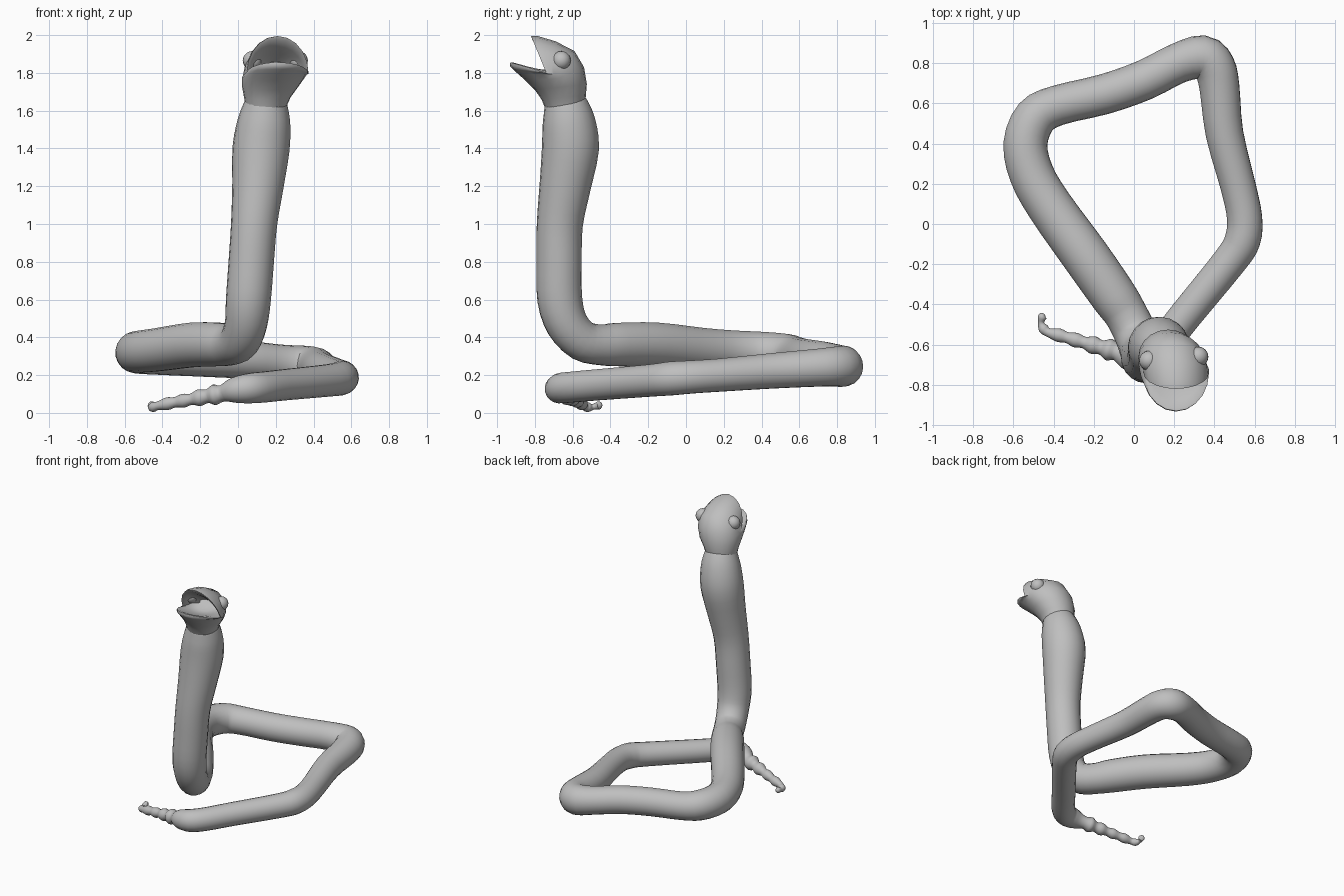
import bpy, bmesh, math
from mathutils import Vector

SIDES = 20
grey = bpy.data.materials.new("snake grey")
grey.diffuse_color = (0.52, 0.52, 0.52, 1)


def finish(ob):
    ob.data.materials.append(grey)
    bpy.ops.object.select_all(action='DESELECT')
    ob.select_set(True)
    bpy.context.view_layer.objects.active = ob
    bpy.ops.object.shade_smooth_by_angle(angle=math.radians(60))


def loft(name, rings):
    """Skin a list of closed rings and cap both ends."""
    bm = bmesh.new()
    rows = [[bm.verts.new(p) for p in ring] for ring in rings]
    for a, b in zip(rows, rows[1:]):
        for i in range(SIDES):
            j = (i + 1) % SIDES
            bm.faces.new((a[i], a[j], b[j], b[i]))
    bm.faces.new(rows[0][::-1])
    bm.faces.new(rows[-1])
    bmesh.ops.recalc_face_normals(bm, faces=bm.faces)
    me = bpy.data.meshes.new(name)
    bm.to_mesh(me)
    bm.free()
    ob = bpy.data.objects.new(name, me)
    bpy.context.collection.objects.link(ob)
    finish(ob)


def smooth_path(pts, sub):
    """Catmull-Rom through (x, y, z, radius) points."""
    P = [Vector(p) for p in pts]
    P = [2 * P[0] - P[1]] + P + [2 * P[-1] - P[-2]]
    out = []
    for a, b, c, d in zip(P, P[1:], P[2:], P[3:]):
        for k in range(sub):
            t = k / sub
            out.append(0.5 * (2 * b + (c - a) * t + (2 * a - 5 * b + 4 * c - d) * t ** 2
                              + (3 * b - a - 3 * c + d) * t ** 3))
    return out + [P[-2]]


def tube(name, pts, sub=3):
    path = smooth_path(pts, sub)
    C = [p.to_3d() for p in path]
    n = len(C)
    tan = [(C[min(i + 1, n - 1)] - C[max(i - 1, 0)]).normalized() for i in range(n)]
    side = tan[0].orthogonal().normalized()
    rings = []
    for i in range(n):
        if i:
            side = tan[i - 1].rotation_difference(tan[i]) @ side
        side = (side - tan[i] * side.dot(tan[i])).normalized()
        up = tan[i].cross(side)
        rings.append([C[i] + path[i][3] * (side * math.cos(a) + up * math.sin(a))
                      for a in (2 * math.pi * k / SIDES for k in range(SIDES))])
    loft(name, rings)


# Rattle: beads of growing radius with pinched joints, curled tip
tail = [(-0.445, -0.45, 0.04, 0.006), (-0.455, -0.46, 0.04, 0.022),
        (-0.462, -0.49, 0.032, 0.015), (-0.45, -0.52, 0.03, 0.026),
        (-0.425, -0.54, 0.038, 0.022)]
for x, r in ((-0.375, 0.034), (-0.29, 0.037), (-0.205, 0.045), (-0.125, 0.055)):
    s = (x + 0.42) / 0.4
    tail.append((x, -0.54 - 0.115 * s, 0.04 + 0.075 * s, r))
    s += 0.105
    tail.append((x + 0.042, -0.54 - 0.115 * s, 0.04 + 0.075 * s, r * 0.8))

# Coiled body and raised neck
body = [(-0.02, -0.665, 0.12, 0.068), (0.06, -0.665, 0.13, 0.08),
        (0.14, -0.6, 0.137, 0.082), (0.26, -0.45, 0.15, 0.083),
        (0.48, -0.18, 0.172, 0.086), (0.54, -0.08, 0.182, 0.09),
        (0.55, 0.03, 0.19, 0.088), (0.52, 0.18, 0.2, 0.088),
        (0.45, 0.45, 0.222, 0.094), (0.425, 0.68, 0.238, 0.1),
        (0.4, 0.78, 0.245, 0.105), (0.34, 0.83, 0.247, 0.109),
        (0.22, 0.8, 0.262, 0.1), (0.05, 0.715, 0.28, 0.1),
        (-0.15, 0.645, 0.29, 0.1), (-0.38, 0.59, 0.3, 0.1),
        (-0.49, 0.53, 0.312, 0.107), (-0.54, 0.4, 0.32, 0.11),
        (-0.51, 0.25, 0.325, 0.112), (-0.42, 0.09, 0.335, 0.115),
        (-0.24, -0.16, 0.36, 0.119), (-0.1, -0.36, 0.362, 0.116),
        (-0.04, -0.45, 0.36, 0.108), (0.01, -0.55, 0.383, 0.108),
        (0.042, -0.63, 0.47, 0.112), (0.055, -0.668, 0.6, 0.119),
        (0.07, -0.672, 0.8, 0.12), (0.085, -0.668, 1.0, 0.122),
        (0.105, -0.64, 1.2, 0.136), (0.122, -0.612, 1.4, 0.151),
        (0.138, -0.62, 1.54, 0.14), (0.148, -0.635, 1.63, 0.117),
        (0.152, -0.64, 1.66, 0.105)]
tube("body", tail + body)

# Head: rings open from the neck into the gaping mouth, then fold inside.
# centre x, half width, then (y, z) of chin, mouth corner and crown
head = [(0.148, 0.108, (-0.745, 1.61), (-0.64, 1.62), (-0.535, 1.62)),
        (0.155, 0.123, (-0.765, 1.66), (-0.645, 1.67), (-0.53, 1.68)),
        (0.17, 0.148, (-0.80, 1.71), (-0.66, 1.725), (-0.525, 1.74)),
        (0.185, 0.165, (-0.85, 1.76), (-0.68, 1.77), (-0.54, 1.83)),
        (0.195, 0.168, (-0.89, 1.795), (-0.70, 1.79), (-0.59, 1.915)),
        (0.202, 0.168, (-0.917, 1.82), (-0.715, 1.795), (-0.69, 1.967)),
        (0.208, 0.166, (-0.933, 1.838), (-0.73, 1.795), (-0.785, 1.995)),
        (0.21, 0.163, (-0.93, 1.856), (-0.74, 1.80), (-0.82, 1.995)),
        (0.21, 0.15, (-0.915, 1.855), (-0.735, 1.805), (-0.815, 1.98)),
        (0.208, 0.135, (-0.88, 1.835), (-0.72, 1.81), (-0.77, 1.94)),
        (0.204, 0.115, (-0.80, 1.81), (-0.69, 1.815), (-0.71, 1.90)),
        (0.2, 0.07, (-0.72, 1.80), (-0.65, 1.815), (-0.66, 1.86))]
rings = []
for cx, w, chin, corner, crown in head:
    ring = []
    for k in range(SIDES):
        a = 2 * math.pi * k / SIDES
        c = math.cos(a)
        end = chin if c > 0 else crown
        y, z = (corner[i] + abs(c) * (end[i] - corner[i]) for i in (0, 1))
        ring.append(Vector((cx + w * math.sin(a), y, z)))
    rings.append(ring)
loft("head", rings)

# Eyes bulging from both sides of the head
for label, x, y in (("left_eye", 0.075, -0.68), ("right_eye", 0.32, -0.66)):
    bpy.ops.mesh.primitive_uv_sphere_add(segments=16, ring_count=10, radius=0.05,
                                         location=(x, y, 1.865))
    eye = bpy.context.object
    eye.name = label
    finish(eye)
